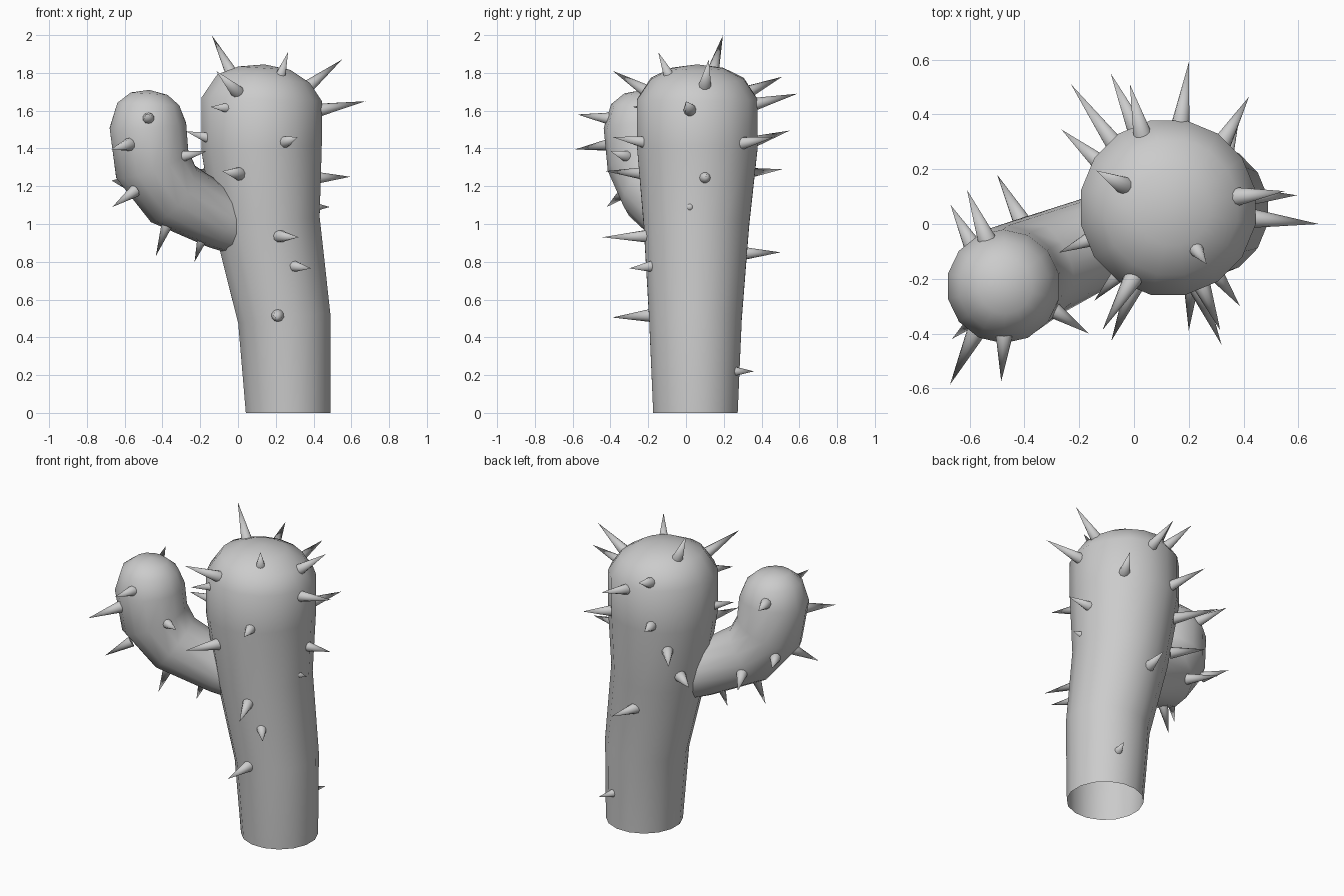
import bpy, bmesh, math
from mathutils import Vector, Matrix

UP = Vector((0, 0, 1))


def finish(name, bm, angle):
    bmesh.ops.recalc_face_normals(bm, faces=bm.faces)
    mesh = bpy.data.meshes.new(name)
    bm.to_mesh(mesh)
    bm.free()
    obj = bpy.data.objects.new(name, mesh)
    bpy.context.collection.objects.link(obj)
    bpy.ops.object.select_all(action='DESELECT')
    bpy.context.view_layer.objects.active = obj
    obj.select_set(True)
    bpy.ops.object.shade_smooth_by_angle(angle=math.radians(angle))
    return obj


def tube(name, rings, apex, sides):
    """Loft circles (x, y, z, radius) along a path and close the end at apex."""
    bm = bmesh.new()
    pts = [Vector(r[:3]) for r in rings]
    loops = []
    for i, p in enumerate(pts):
        after = pts[i + 1] if i + 1 < len(pts) else Vector(apex)
        before = pts[i - 1] if i else p
        rot = UP.rotation_difference(after - before)
        if i == 0 and p.z == 0:
            rot.identity()
        loop = []
        for k in range(sides):
            a = 2 * math.pi * (k + 0.5) / sides
            loop.append(bm.verts.new(p + rot @ Vector((math.cos(a), math.sin(a), 0)) * rings[i][3]))
        loops.append(loop)
    for lo, hi in zip(loops, loops[1:]):
        for k in range(sides):
            n = (k + 1) % sides
            bm.faces.new((lo[k], lo[n], hi[n], hi[k]))
    tip = bm.verts.new(apex)
    for k in range(sides):
        bm.faces.new((loops[-1][k], loops[-1][(k + 1) % sides], tip))
    return finish(name, bm, 50)


def spines(name, pairs):
    """Thin cones, each given as base point then tip point."""
    bm = bmesh.new()
    for v in pairs:
        base, tip = Vector(v[:3]), Vector(v[3:])
        d = (tip - base).normalized()
        base -= d * 0.02
        length = (tip - base).length
        r = 0.02 + 0.075 * min(length, 0.22)
        m = Matrix.Translation((base + tip) / 2) @ UP.rotation_difference(d).to_matrix().to_4x4()
        bmesh.ops.create_cone(bm, cap_ends=True, segments=10, radius1=r, radius2=0,
                              depth=length, matrix=m)
    return finish(name, bm, 60)


# Leaning trunk, open at the bottom, with a rounded top
tube("trunk", [
    (0.265, 0.05, 0, 0.228), (0.245, 0.05, 0.5, 0.25), (0.155, 0.055, 1.0, 0.285),
    (0.125, 0.06, 1.4, 0.325), (0.125, 0.06, 1.66, 0.325),
    (0.135, 0.06, 1.77, 0.25), (0.14, 0.06, 1.825, 0.14)],
    (0.14, 0.06, 1.845), 16)

# Side arm bending upwards
tube("arm", [
    (0.08, 0.03, 0.96, 0.15), (-0.09, -0.045, 1.025, 0.162), (-0.345, -0.155, 1.16, 0.19),
    (-0.455, -0.21, 1.32, 0.208), (-0.477, -0.228, 1.52, 0.208),
    (-0.475, -0.228, 1.635, 0.168), (-0.47, -0.228, 1.69, 0.1)],
    (-0.47, -0.228, 1.71), 14)

# Trunk spines: crown and right side, then front and left, then back
spines("trunk_spines_side", [
    (-0.035, 0.14, 1.80, -0.138, 0.195, 1.998), (0.225, -0.09, 1.785, 0.265, -0.147, 1.91),
    (0.38, 0.10, 1.735, 0.55, 0.12, 1.87), (0.44, 0.02, 1.605, 0.675, 0.0, 1.65),
    (0.43, 0.10, 1.245, 0.595, 0.105, 1.25), (0.42, 0.02, 1.09, 0.485, 0.02, 1.09)])
spines("trunk_spines_front", [
    (-0.01, -0.21, 1.705, -0.115, -0.387, 1.81), (-0.06, -0.19, 1.615, -0.145, -0.28, 1.62),
    (-0.17, -0.06, 1.46, -0.275, -0.105, 1.49), (0.0, -0.23, 1.267, -0.083, -0.427, 1.28),
    (0.25, -0.23, 1.435, 0.315, -0.388, 1.46), (0.22, -0.21, 0.935, 0.32, -0.442, 0.93),
    (0.305, -0.19, 0.775, 0.387, -0.30, 0.765), (0.21, -0.20, 0.515, 0.20, -0.39, 0.505)])
spines("trunk_spines_back", [
    (0.17, 0.365, 1.635, 0.20, 0.59, 1.69), (0.03, 0.33, 1.70, -0.015, 0.51, 1.78),
    (0.01, 0.34, 1.43, -0.085, 0.55, 1.495), (0.33, 0.31, 1.43, 0.42, 0.465, 1.46),
    (-0.07, 0.29, 1.265, -0.23, 0.51, 1.29), (-0.12, 0.22, 1.08, -0.265, 0.345, 1.10),
    (0.15, 0.325, 0.845, 0.19, 0.50, 0.85), (0.34, 0.26, 0.22, 0.38, 0.36, 0.22)])

# Arm spines
spines("arm_spines", [
    (-0.475, -0.42, 1.56, -0.485, -0.575, 1.58), (-0.58, -0.40, 1.42, -0.672, -0.587, 1.395),
    (-0.56, -0.33, 1.165, -0.665, -0.42, 1.09), (-0.375, -0.18, 1.0, -0.435, -0.20, 0.83),
    (-0.19, -0.09, 0.92, -0.23, -0.10, 0.80), (-0.60, -0.06, 1.22, -0.67, 0.07, 1.23),
    (-0.54, -0.05, 1.57, -0.61, 0.125, 1.61), (-0.41, 0.01, 1.10, -0.50, 0.18, 1.08),
    (-0.285, -0.32, 1.36, -0.165, -0.40, 1.385)])
